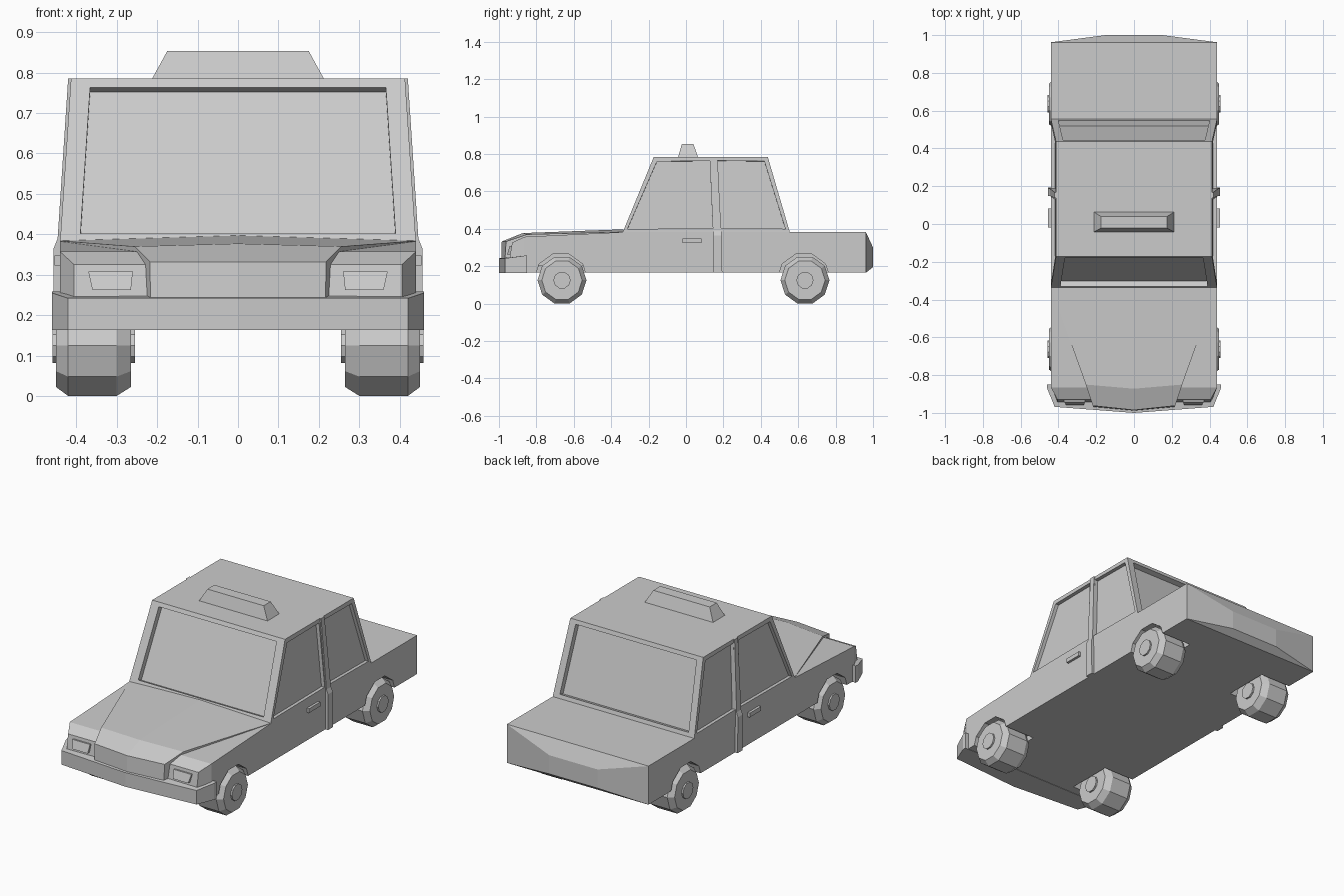
import bpy, bmesh
from math import cos, sin, tau

if "Cube" in bpy.data.objects:
    bpy.data.objects.remove(bpy.data.objects["Cube"])


def finish(name, bm):
    bmesh.ops.recalc_face_normals(bm, faces=bm.faces)
    me = bpy.data.meshes.new(name)
    bm.to_mesh(me)
    bm.free()
    ob = bpy.data.objects.new(name, me)
    bpy.context.collection.objects.link(ob)
    return ob


def loft(rings):
    """Closed skin through rings of equal point count, capped at both ends."""
    bm = bmesh.new()
    vs = [[bm.verts.new(p) for p in r] for r in rings]
    n = len(vs[0])
    for a, b in zip(vs, vs[1:]):
        for i in range(n):
            j = (i + 1) % n
            bm.faces.new((a[i], a[j], b[j], b[i]))
    bm.faces.new(vs[0])
    bm.faces.new(vs[-1])
    bmesh.ops.recalc_face_normals(bm, faces=bm.faces)
    return bm


def rect(x0, x1, y0, y1, z):
    return [(x0, y0, z), (x1, y0, z), (x1, y1, z), (x0, y1, z)]


def lathe(profile, cy, cz, side=1, sides=10):
    """Rings of (x, radius) around an axis parallel to x."""
    return loft([[(side * x, cy + r * cos(tau * i / sides), cz + r * sin(tau * i / sides))
                  for i in range(sides)] for x, r in profile])


def mirror_x(ob):
    ob.modifiers.new("mirror", 'MIRROR').use_axis[0] = True
    return ob


AXLES = (-0.663, 0.636)
WHEEL_Z = 0.125

# Lower body: sections of (bottom y, top y, top z, half width), front to rear
sections = [(-.955, -.93, .325, .405), (-.865, -.865, .357, .44),
            (-.34, -.34, .382, .44), (.962, .962, .382, .44)]
bm = loft([[(-w, yb, .165), (w, yb, .165), (w, yt, zt), (-w, yt, zt)]
           for yb, yt, zt, w in sections])
# Bulged tail panel
tail = max(bm.faces, key=lambda f: f.calc_center_median().y)
bmesh.ops.inset_individual(bm, faces=[tail], thickness=.03)
for v in tail.verts:
    v.co = (.15 if v.co.x > 0 else -.15, 1.0, .30 if v.co.z > .27 else .195)
body = finish("lower_body", bm)

# Wheel arches
for end, y in zip(("front", "rear"), AXLES):
    for side in (-1, 1):
        cutter = finish(f"{end}_arch_cutter", lathe([(.25, .143), (.5, .143)], y - .006, WHEEL_Z + .003, side))
        cutter.hide_render = True
        cutter.hide_viewport = False
        cutter.display_type = 'WIRE'
        cut = body.modifiers.new("arch", 'BOOLEAN')
        cut.operation = 'DIFFERENCE'
        cut.solver = 'EXACT'
        cut.object = cutter
dg = bpy.context.evaluated_depsgraph_get()
carved = bpy.data.meshes.new_from_object(body.evaluated_get(dg))
body.modifiers.clear()
body.data = carved
for ob in [o for o in bpy.data.objects if "cutter" in o.name]:
    bpy.data.objects.remove(ob)

# Cabin: tapered shell split at the door post, with recessed windows
bm = bmesh.new()
levels = [(.382, .44, (-.338, .165, .555)), (.785, .413, (-.172, .148, .437))]
low, high = [[[bm.verts.new((s * w, y, z)) for y in ys] for s in (-1, 1)] for z, w, ys in levels]
side_windows = [bm.faces.new((low[s][i], low[s][i + 1], high[s][i + 1], high[s][i]))
                for s in (0, 1) for i in (0, 1)]
end_windows = [bm.faces.new((low[0][i], low[1][i], high[1][i], high[0][i])) for i in (0, 2)]
for lv in (low, high):
    bm.faces.new(lv[0] + lv[1][::-1])
bmesh.ops.recalc_face_normals(bm, faces=bm.faces)


def recess(f, margin, depth, squeeze=1):
    bmesh.ops.inset_individual(bm, faces=[f], thickness=margin)
    for v in f.verts:
        v.co.x *= squeeze
    bmesh.ops.inset_individual(bm, faces=[f], thickness=0, depth=0)
    n = f.normal.copy()
    for v in f.verts:
        v.co -= n * depth


for f in side_windows:
    recess(f, .03, .02)
for f, squeeze in zip(end_windows, (.935, .96)):
    recess(f, .032, .03, squeeze)
finish("cabin", bm)

# Hood: raised centre panel narrowing to the nose, with skirts into the body
# rows of (edge x, edge y, edge z, centre y, centre z)
rows = [(.44, -.335, .384, -.335, .397), (.255, -.85, .37, -.872, .377),
        (.218, -.962, .332, -.985, .332), (.216, -.968, .235, -.988, .235)]
finish("hood", loft([[(-x, y, .2), (-x, y, z), (0, cy, cz), (x, y, z), (x, y, .2)]
                     for x, y, z, cy, cz in rows]))

# Headlights, leaning with the lamp panels
mirror_x(finish("headlight", loft([
    [(.265, -.957, .262), (.36, -.957, .262), (.36, -.90, .262), (.265, -.90, .262)],
    [(.26, -.942, .308), (.37, -.942, .308), (.37, -.90, .308), (.26, -.90, .308)]])))

# Front bumper
plan = [(-.46, -.85, .258), (-.46, -.87, .255), (-.42, -.968, .242), (0, -1.0, .242),
        (.42, -.968, .242), (.46, -.87, .255), (.46, -.85, .258)]
finish("front_bumper", loft([[(x, y, .163) for x, y, z in plan], plan]))

# Door posts and handles
mirror_x(finish("door_post", loft([rect(.42, .456, .148, .194, .165), rect(.42, .456, .148, .19, .365),
                                   rect(.41, .446, .148, .188, .39), rect(.39, .42, .138, .168, .785)])))
mirror_x(finish("door_handle", loft([rect(.43, .454, -.018, .082, .323),
                                     rect(.43, .454, -.018, .082, .347)])))

# Roof sign
finish("roof_sign", loft([rect(-.215, .215, -.043, .065, .78),
                          rect(-.175, .175, -.022, .04, .853)]))

# Wheels: chamfered ten-sided tyres with raised hubs on both faces
tyre = [(.255, .046), (.265, .046), (.265, .108), (.30, .131),
        (.42, .131), (.45, .108), (.45, .046), (.459, .046)]
for end, y in zip(("front", "rear"), AXLES):
    for label, side in (("left", -1), ("right", 1)):
        finish(f"{end}_{label}_wheel", lathe(tyre, y, WHEEL_Z, side))
